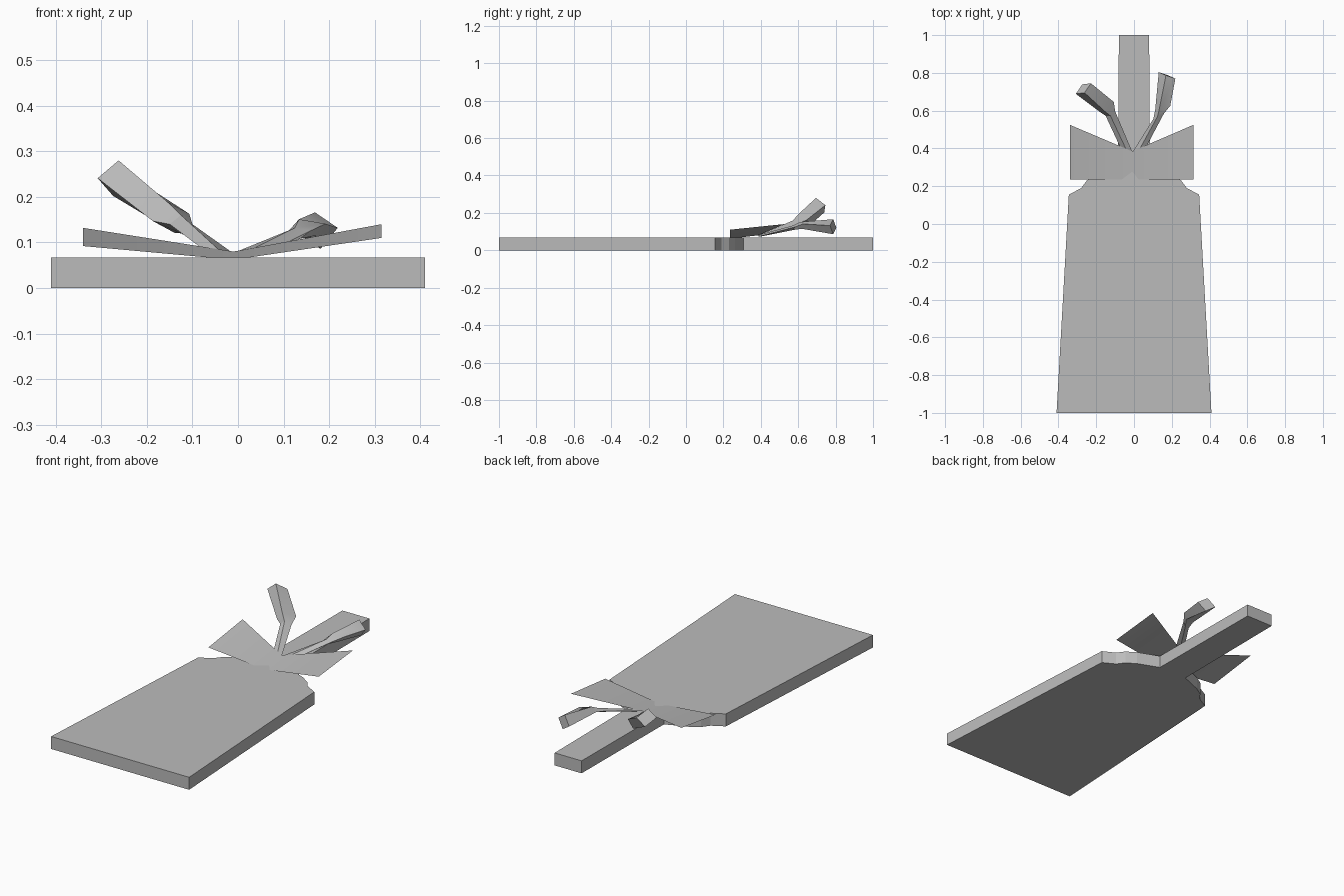
import bpy
import bmesh
from mathutils import Vector

# Remove the default object
default = bpy.data.objects.get("Cube")
if default:
    bpy.data.objects.remove(default, do_unlink=True)


def make_material(name, colour):
    mat = bpy.data.materials.new(name)
    mat.use_nodes = True
    mat.diffuse_color = colour
    mat.node_tree.nodes["Principled BSDF"].inputs["Base Color"].default_value = colour
    return mat


grey = make_material("light_grey", (0.5, 0.5, 0.5, 1))


def finish(name, bm, smooth_angle=None):
    """Turn a bmesh into a named, coloured object in the scene."""
    bmesh.ops.recalc_face_normals(bm, faces=bm.faces[:])
    mesh = bpy.data.meshes.new(name)
    bm.to_mesh(mesh)
    bm.free()
    mesh.materials.append(grey)
    obj = bpy.data.objects.new(name, mesh)
    bpy.context.collection.objects.link(obj)
    if smooth_angle:
        bpy.ops.object.select_all(action="DESELECT")
        obj.select_set(True)
        bpy.context.view_layer.objects.active = obj
        bpy.ops.object.shade_smooth_by_angle(angle=smooth_angle)
    return obj


def build_board(name, half_outline, thickness):
    """Mirror half an outline across x and extrude it upwards."""
    bm = bmesh.new()
    left = [bm.verts.new((x, y, 0)) for x, y in half_outline]
    right = [bm.verts.new((-x, y, 0)) for x, y in reversed(half_outline)]
    base = bm.faces.new(left + right)
    result = bmesh.ops.extrude_face_region(bm, geom=[base], use_keep_orig=True)
    top = [v for v in result["geom"] if isinstance(v, bmesh.types.BMVert)]
    bmesh.ops.translate(bm, verts=top, vec=(0, 0, thickness))
    return finish(name, bm)


def build_tail(name, rings):
    """Loft a four-sided strip through rings given by centre and two half diagonals."""
    bm = bmesh.new()
    loops = []
    for centre, u, v in rings:
        c, u, v = Vector(centre), Vector(u), Vector(v)
        loops.append([bm.verts.new(p) for p in (c + u, c + v, c - u, c - v)])
    for lower, upper in zip(loops, loops[1:]):
        for i in range(len(lower)):
            j = (i + 1) % len(lower)
            bm.faces.new((lower[i], lower[j], upper[j], upper[i]))
    bm.faces.new(loops[0])
    bm.faces.new(loops[-1])
    return finish(name, bm, smooth_angle=0.5)


# Tapered board with rounded shoulders and a long handle
build_board("board_with_handle", [
    (0.41, -1), (0.345, 0.155), (0.28, 0.19), (0.25, 0.23),
    (0.2, 0.262), (0.085, 0.308), (0.08, 1)], thickness=0.067)

# Bow: two flat wings folded along a centre crease
bm = bmesh.new()
columns = []
for front, back in (
        ((-0.34, 0.235, 0.092), (-0.34, 0.525, 0.132)),
        ((-0.01, 0.235, 0.062), (-0.01, 0.385, 0.08)),
        ((0.315, 0.235, 0.11), (0.315, 0.525, 0.14))):
    columns.append((bm.verts.new(front), bm.verts.new(back)))
for (front_a, back_a), (front_b, back_b) in zip(columns, columns[1:]):
    bm.faces.new((front_a, front_b, back_b, back_a))
finish("ribbon_bow", bm, smooth_angle=0.5)

# Ribbon tails: base, narrow bend, knee, flared end
build_tail("right_ribbon_tail", [
    ((-0.04, 0.392, 0.078), (-0.03, 0.008, 0.002), (0, 0, 0.004)),
    ((-0.125, 0.585, 0.14), (-0.025, -0.012, 0), (0, -0.012, 0.02)),
    ((-0.147, 0.622, 0.155), (-0.04, -0.024, -0.008), (-0.008, -0.025, 0.034)),
    ((-0.268, 0.717, 0.241), (-0.04, -0.028, 0), (0.006, -0.022, 0.039))])
build_tail("left_ribbon_tail", [
    ((0.03, 0.397, 0.079), (0, 0, 0.006), (0.035, 0.012, 0)),
    ((0.13, 0.57, 0.12), (-0.005, 0, 0.012), (0.028, 0.014, 0.005)),
    ((0.152, 0.614, 0.133), (-0.018, -0.005, 0.018), (0.04, 0.012, 0.008)),
    ((0.175, 0.787, 0.126), (-0.006, 0, 0.04), (0.044, -0.017, 0.006))])
